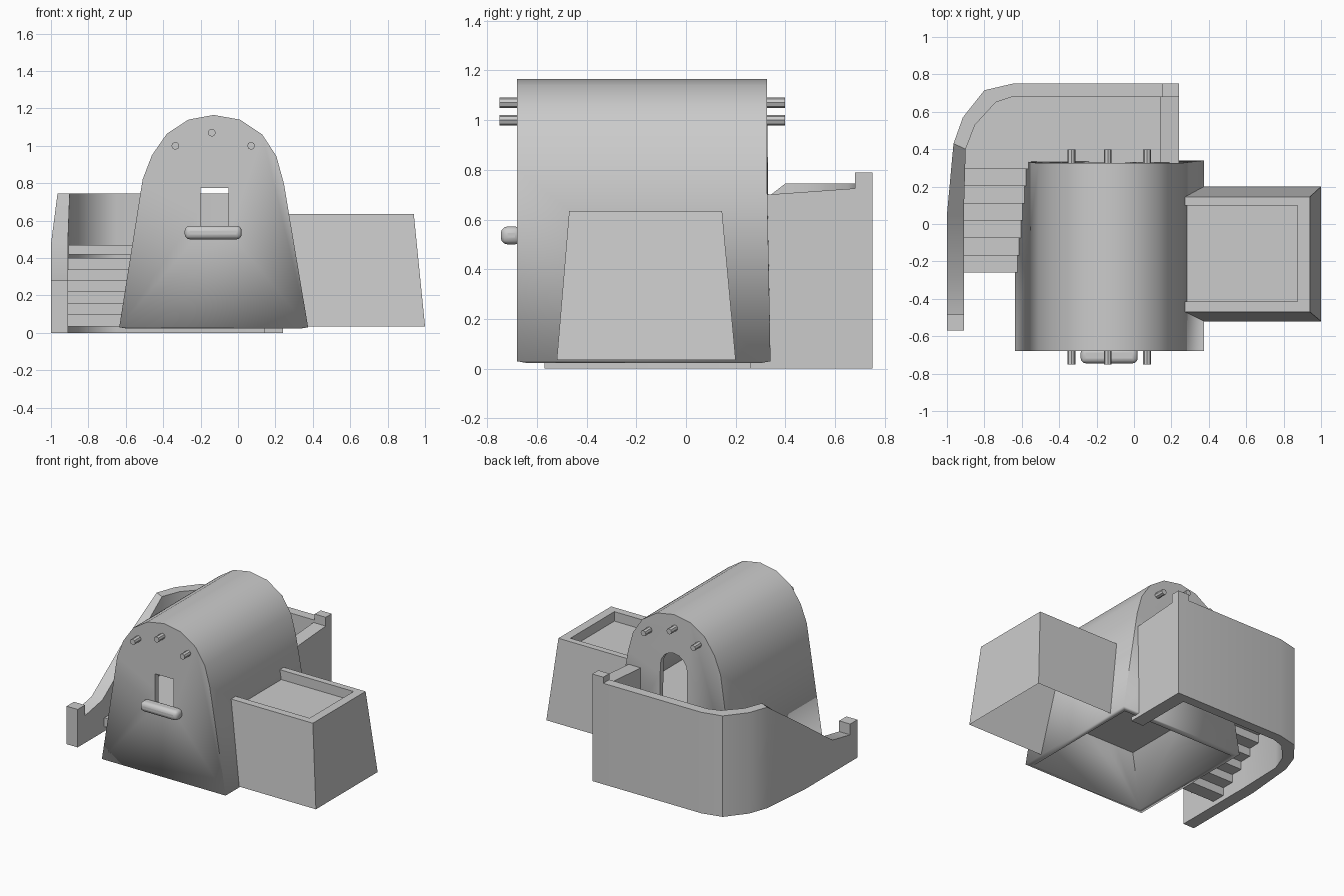
import bpy, bmesh
from math import sin, cos, pi, radians

if "Cube" in bpy.data.objects:
    bpy.data.objects.remove(bpy.data.objects["Cube"])


def make(name, verts, faces):
    me = bpy.data.meshes.new(name)
    me.from_pydata(verts, [], faces)
    bm = bmesh.new()
    bm.from_mesh(me)
    bmesh.ops.recalc_face_normals(bm, faces=bm.faces)
    bm.to_mesh(me)
    bm.free()
    ob = bpy.data.objects.new(name, me)
    bpy.context.collection.objects.link(ob)
    return ob


def loft(name, rings, start=True, end=True):
    """Join equal closed rings of points, with optional end caps."""
    n = len(rings[0])
    verts = [p for r in rings for p in r]
    faces = [(k * n + i, k * n + (i + 1) % n, (k + 1) * n + (i + 1) % n, (k + 1) * n + i)
             for k in range(len(rings) - 1) for i in range(n)]
    if start:
        faces.append(tuple(range(n)))
    if end:
        faces.append(tuple(range((len(rings) - 1) * n, len(rings) * n)))
    return make(name, verts, faces)


def rect(x0, x1, y0, y1, z):
    return [(x0, y0, z), (x1, y0, z), (x1, y1, z), (x0, y1, z)]


def box(name, x0, x1, y0, y1, z0, z1):
    return loft(name, [rect(x0, x1, y0, y1, z0), rect(x0, x1, y0, y1, z1)])


def prism_y(name, pts, y0, y1):
    return loft(name, [[(x, y, z) for x, z in pts] for y in (y0, y1)])


def smooth(ob):
    bpy.ops.object.select_all(action='DESELECT')
    ob.select_set(True)
    bpy.context.view_layer.objects.active = ob
    bpy.ops.object.shade_smooth_by_angle(angle=radians(32))


def cut(ob, cutter):
    cutter.hide_render = True
    cutter.hide_viewport = True
    m = ob.modifiers.new('cut', 'BOOLEAN')
    m.object = cutter
    m.operation = 'DIFFERENCE'
    m.solver = 'EXACT'


# vaulted house shell, open underneath
arch = [(-.635, .03), (-.51, .82), (-.46, .95), (-.38, 1.065), (-.265, 1.14), (-.13, 1.165),
        (.01, 1.14), (.13, 1.06), (.205, .945), (.245, .8), (.375, .03)]
n = len(arch)
verts = [(x, -.68, z) for x, z in arch] + [(x, .34 if z < .1 else .325, z) for x, z in arch]
faces = [(i, i + 1, n + i + 1, n + i) for i in range(n - 1)]
faces += [tuple(range(n)), tuple(range(n, 2 * n))]
house = make('house_shell', verts, faces)
smooth(house)
sol = house.modifiers.new('wall', 'SOLIDIFY')
sol.thickness = .04
sol.offset = -1
sol.use_even_offset = True

# window and arched doorway
cut(house, box('window_cutter', -.2, -.05, -.8, -.58, .54, .775))
door = [(-.24, .46), (-.02, .46)] + [(-.13 + .11 * cos(a * pi / 8), .77 + .11 * sin(a * pi / 8))
                                     for a in range(9)]
cut(house, prism_y('door_cutter', door, .2, .45))

# interior floor
box('house_floor', -.545, .275, -.66, .31, .44, .48)

# window ledge with rounded edges
ledge = box('window_ledge', -.285, .02, -.745, -.66, .5, .572)
bev = ledge.modifiers.new('round', 'BEVEL')
bev.width = .027
bev.segments = 3
smooth(ledge)

# roof pegs, front and back
for i, (px, pz) in enumerate([(-.335, 1.0), (-.14, 1.07), (.07, 1.0)]):
    pts = [(px + .021 * cos(a * pi / 4), pz + .021 * sin(a * pi / 4)) for a in range(8)]
    prism_y(f'front_peg_{i}', pts, -.75, -.66)
    prism_y(f'back_peg_{i}', pts, .31, .398)

# tapered side room with sunken roof
loft('side_room', [rect(.34, 1.0, -.52, .2, .035), rect(.25, .94, -.47, .145, .635),
                   rect(.25, .875, -.415, .098, .635), rect(.25, .875, -.415, .098, .565)],
     start=False)

# curved terrace wall, sloping down beside the stairs: outer x,y / inner x,y / top z
path = [(.24, .75, .24, .68, .745), (-.65, .75, -.65, .68, .745), (-.8, .715, -.74, .65, .745),
        (-.915, .57, -.85, .53, .745), (-.965, .43, -.9, .4, .745), (-1, .05, -.91, .05, .475),
        (-1, -.28, -.91, -.28, .24), (-1, -.49, -.91, -.49, .2)]
wall = loft('terrace_wall', [[(a, b, 0), (a, b, z), (c, d, z), (c, d, 0)]
                             for a, b, c, d, z in path])
smooth(wall)
box('stair_post', -1, -.91, -.57, -.485, 0, .28)
box('corner_post', .15, .24, .68, .75, .7, .79)

# low wall closing the terrace on the right
side = [(.26, 0), (.69, 0), (.69, .726), (.325, .70), (.325, .03), (.26, .03)]
loft('terrace_side_wall', [[(x, y, z) for y, z in side] for x in (.14, .24)])

# terrace floor
deck = [(.16, .31), (.16, .7), (-.65, .7), (-.77, .67), (-.88, .55), (-.92, .42), (-.93, .295),
        (-.57, .295)]
loft('terrace_floor', [[(x, y, z) for x, y in deck] for z in (.42, .47)])

# thin stairs against the house
for i in range(6):
    top = .10 + .06 * i
    y = -.26 + .0925 * i
    box(f'stair_{i}', -.93, -.63 + .158 * (top - .03), y, y + .105, top - .065, top)
